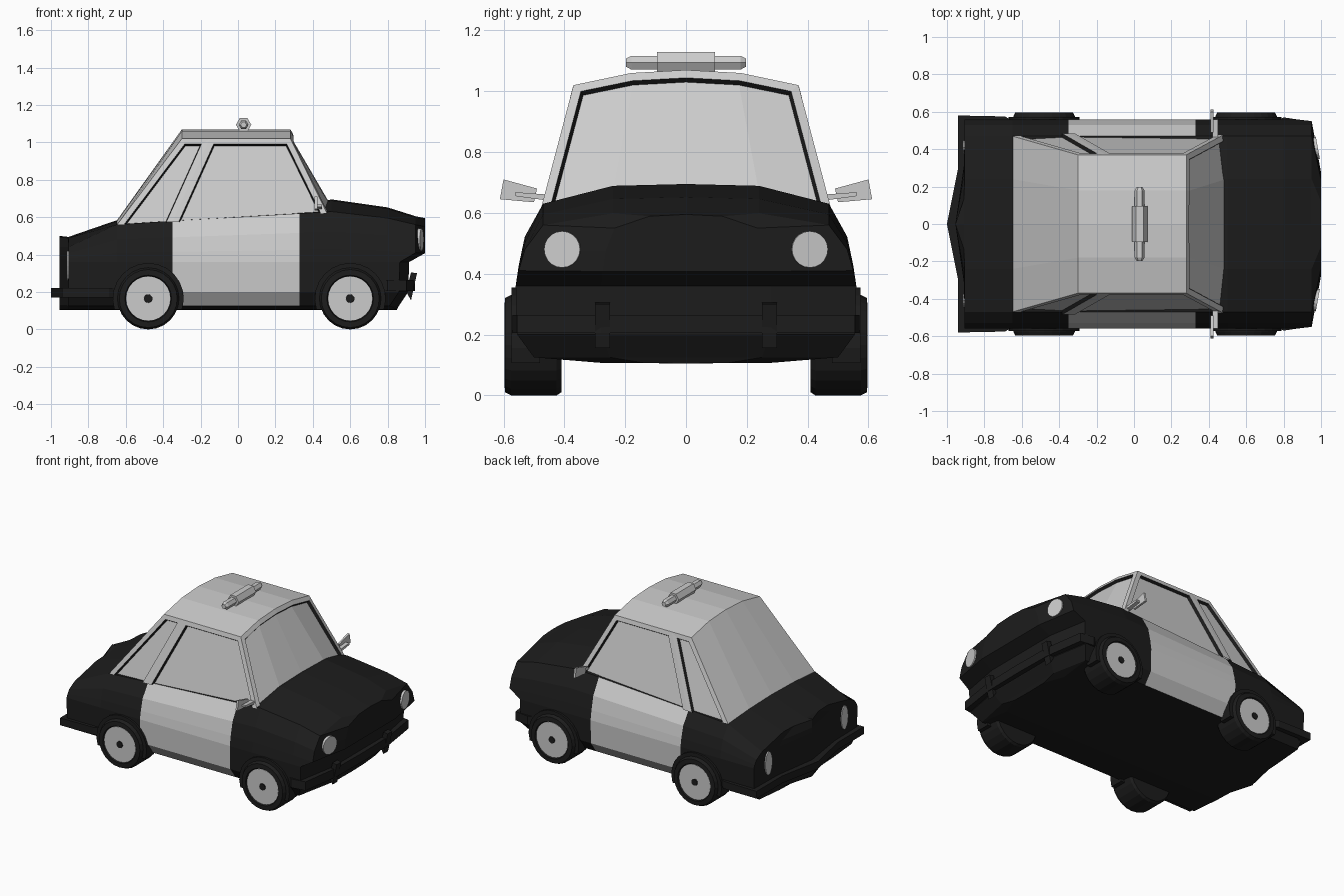
import bpy, bmesh
from math import sin, cos, pi, radians
from mathutils import Matrix

if "Cube" in bpy.data.objects:
    bpy.data.objects.remove(bpy.data.objects["Cube"])


def material(name, v):
    m = bpy.data.materials.new(name)
    m.diffuse_color = (v, v, v, 1)
    m.use_nodes = True
    m.node_tree.nodes["Principled BSDF"].inputs["Base Color"].default_value = m.diffuse_color
    return m


GREY, BLACK = material("light_grey", 0.8), material("black", 0.012)


def finish(bm, name, mats=()):
    bmesh.ops.remove_doubles(bm, verts=bm.verts, dist=1e-4)
    bmesh.ops.recalc_face_normals(bm, faces=bm.faces)
    me = bpy.data.meshes.new(name)
    bm.to_mesh(me)
    bm.free()
    for m in mats:
        me.materials.append(m)
    ob = bpy.data.objects.new(name, me)
    bpy.context.collection.objects.link(ob)
    return ob


def skin(bm, rings, closed=True):
    """Quads between neighbouring rings; returns {(ring, segment): face}."""
    vs = [[bm.verts.new(p) for p in r] for r in rings]
    n, out = len(vs[0]), {}
    for a in range(len(vs) - 1):
        for i in range(n if closed else n - 1):
            j = (i + 1) % n
            out[a, i] = bm.faces.new((vs[a][i], vs[a][j], vs[a + 1][j], vs[a + 1][i]))
    return vs, out


def lathe(name, profile, centre, sides, mats, phase=0.0):
    """Revolve (radius, y) points about an axis along y."""
    bm = bmesh.new()
    cx, cy, cz = centre
    rings = [[(cx + r * cos(phase + 2 * pi * k / sides), cy + y,
               cz + r * sin(phase + 2 * pi * k / sides)) for k in range(sides)] for r, y in profile]
    vs, _ = skin(bm, rings)
    bm.faces.new(vs[0])
    bm.faces.new(vs[-1])
    return finish(bm, name, mats)


def prism(name, pts, offset, mats):
    """Extrude a polygon of 3D points by an offset vector."""
    bm = bmesh.new()
    vs, _ = skin(bm, [pts, [tuple(p[k] + offset[k] for k in range(3)) for p in pts]])
    bm.faces.new(vs[0])
    bm.faces.new(vs[1])
    return finish(bm, name, mats)


def mirrored(half):
    return half + [(x, -y, z) for x, y, z in half[-2:0:-1]]


# Body: lofted cross-sections from tail to nose
def section(x, sh, top, ys=1.0, dx=(0,) * 10):
    s = sh - .36
    half = [(0, .105), (.28, .107), (.50, .125), (.555, .2), (.56, .36), (.55, .36 + .25 * s),
            (.53, .36 + .6 * s), (.47, sh), (.24, top - .006), (0, top)]
    return mirrored([(x + d, y * ys, z) for (y, z), d in zip(half, dx)])


nose = (-.15, -.15, -.14, -.09, -.085, 0, 0, 0, 0, 0)
rings = [section(-.955, .44, .50, 0), section(-.91, .44, .495, .55), section(-.905, .44, .495),
         section(-.65, .56, .583), section(-.35, .58, .60), section(.33, .62, .66),
         section(.5, .63, .695), section(.80, .595, .652),
         section(.95, .56, .605, 1, nose), section(1.0, .55, .595, .5, nose)]
bm = bmesh.new()
vs, faces = skin(bm, rings)
for (a, i), f in faces.items():
    f.material_index = 1 if a == 4 and (2 <= i <= 6 or 11 <= i <= 15) else 0
end = vs[-1]
for i in range(9):
    loop = [end[i], end[i + 1], end[-i - 1], end[-i % 18]]
    bm.faces.new(list(dict.fromkeys(loop)))
bmesh.ops.dissolve_degenerate(bm, edges=bm.edges, dist=1e-5)
finish(bm, "car_body", (BLACK, GREY))

# Cabin with recessed windows and dark window seals
base = [(-.65, 0, .58), (-.65, .24, .574), (-.65, .47, .555), (-.35, .485, .575),
        (.475, .475, .622), (.5, .24, .687), (.5, 0, .693)]
roof = [(-.30, 0, 1.07), (-.30, .18, 1.06), (-.30, .37, 1.02), (-.15, .37, 1.02),
        (.28, .37, 1.02), (.28, .18, 1.06), (.28, 0, 1.07)]
bm = bmesh.new()
vs, faces = skin(bm, [mirrored(base), mirrored(roof)])
t = vs[1]
for idx in ((0, 1, 5, 6), (1, 2, 3, 4, 5), (0, 11, 7, 6), (11, 10, 9, 8, 7)):
    bm.faces.new([t[k] for k in idx])
bmesh.ops.recalc_face_normals(bm, faces=bm.faces)
for group in ((2,), (3,), (8,), (9,), (4, 5, 6, 7)):
    glass = [faces[0, i] for i in group]
    bmesh.ops.inset_region(bm, faces=glass, thickness=.03, use_even_offset=True)
    rim = bmesh.ops.inset_region(bm, faces=glass, thickness=.006, depth=-.018, use_even_offset=True)
    for f in rim["faces"]:
        f.material_index = 1
finish(bm, "cabin", (GREY, BLACK))

# Wheels, hubs and arches
tyre = [(.14, .41), (.155, .41), (.165, .425), (.165, .575), (.155, .595), (.125, .597), (.12, .588)]
for side, s in (("left", 1), ("right", -1)):
    for end_name, x in (("front", .60), ("rear", -.48)):
        tag = f"{end_name}_{side}"
        c = (x, 0, .165)
        lathe("tyre_" + tag, [(r, s * y) for r, y in tyre], c, 24, (BLACK,))
        lathe("hub_" + tag, [(.119, s * .57), (.119, s * .591)], c, 24, (GREY,))
        lathe("hub_cap_" + tag, [(.024, s * .58), (.022, s * .597)], c, 12, (BLACK,))
        arch = [(x + .19 * cos(a), s * .48, .165 + .19 * sin(a))
                for a in (radians(-18 + 216 * k / 14) for k in range(15))]
        prism("wheel_arch_" + tag, arch, (0, s * .093, 0), (BLACK,))


# Bumpers: a band following a plan outline
def bumper(name, half, z0, z1, depth):
    path = half + [(x, -y) for x, y in half[-2::-1]]
    inner = [(x + depth, y * .94) for x, y in path]
    bm = bmesh.new()
    rings = [[(x, y, z0), (x, y, z1), (u, v, z1), (u, v, z0)] for (x, y), (u, v) in zip(path, inner)]
    vs, _ = skin(bm, rings)
    bm.faces.new(vs[0])
    bm.faces.new(vs[-1])
    finish(bm, name, (BLACK,))


bumper("rear_bumper", [(-.69, .575), (-.94, .58), (-.94, .3), (-1.0, 0)], .17, .22, .06)
bumper("front_bumper", [(.80, .57), (.90, .555), (.94, .28), (.945, 0)], .205, .265, -.06)

# Bumper guards, lights and mirrors
for side, s in (("left", 1), ("right", -1)):
    prism("bumper_guard_" + side,
          [(.90, s * .25, .20), (.925, s * .25, .155), (.957, s * .25, .30), (.925, s * .25, .305)],
          (0, s * .05, 0), (BLACK,))

    def lamp(name, loc, ry, rz, yaw):
        bm = bmesh.new()
        m = (Matrix.Translation(loc) @ Matrix.Rotation(yaw, 4, 'Z')
             @ Matrix.Diagonal((1, ry, rz, 1)) @ Matrix.Rotation(pi / 2, 4, 'Y'))
        bmesh.ops.create_cone(bm, cap_ends=True, segments=20, radius1=1, radius2=1, depth=.03, matrix=m)
        finish(bm, name, (GREY,))

    lamp("headlight_" + side, (.968, s * .405, .48), .06, .06, s * .18)
    lamp("tail_light_" + side, (-.90, s * .41, .34), .037, .08, 0)

    prism("mirror_" + side, [(.41, s * .50, .635), (.41, s * .612, .645), (.41, s * .60, .71),
                             (.41, s * .49, .68)], (.014, 0, 0), (GREY,))
    prism("mirror_arm_" + side, [(.42, s * .45, .64), (.42, s * .56, .655), (.42, s * .56, .668),
                                 (.42, s * .45, .66)], (.03, 0, 0), (GREY,))

# Roof light bar
bar = [(.016, -.197), (.026, -.18), (.026, -.095), (.041, -.095), (.041, .095), (.026, .095),
       (.026, .18), (.016, .197)]
lathe("roof_light_bar", bar, (.03, 0, 1.094), 6, (GREY,))
prism("light_bar_mount", [(.005, -.05, 1.05), (.055, -.05, 1.05), (.055, .05, 1.05), (.005, .05, 1.05)],
      (0, 0, .03), (GREY,))
